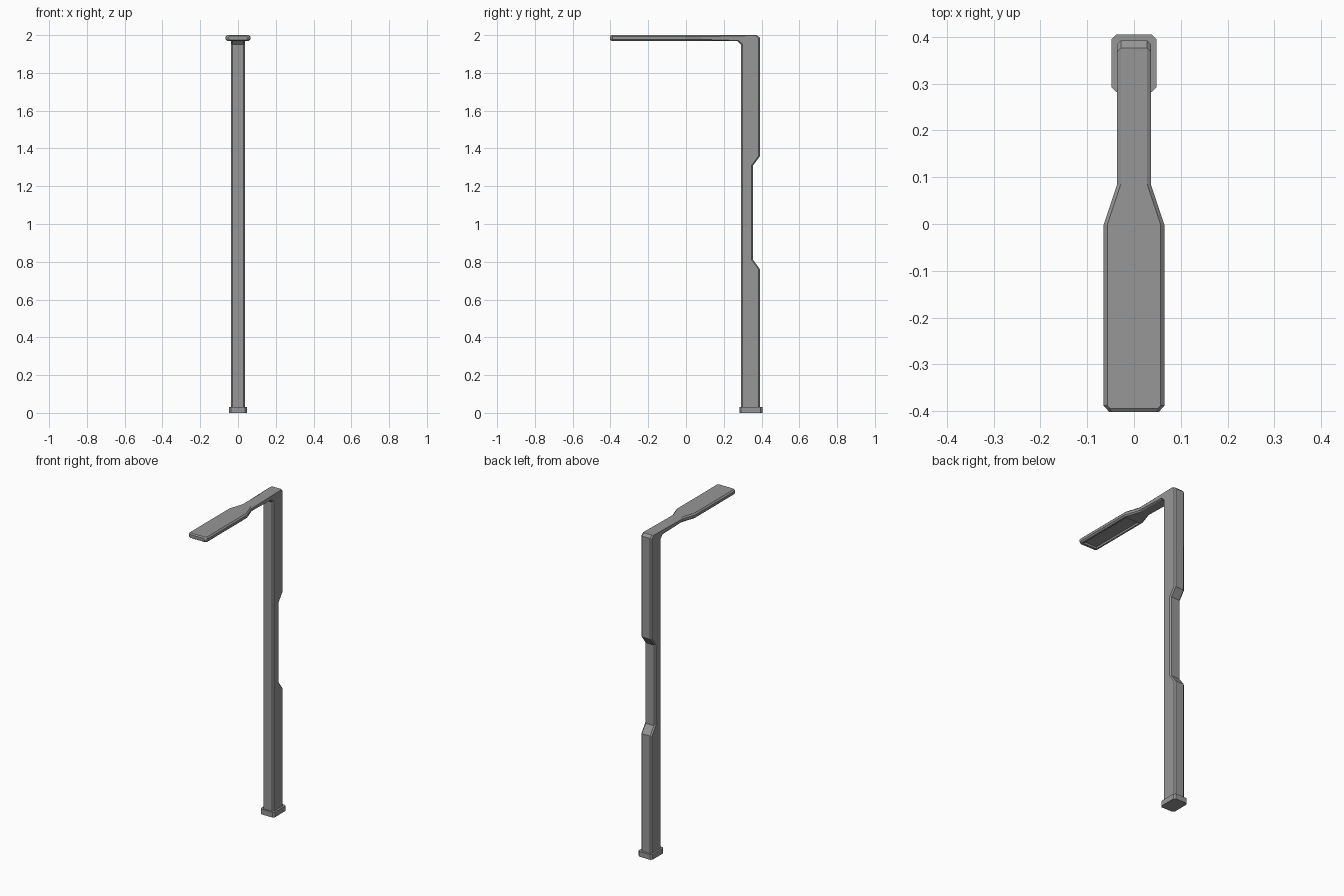
import bpy, bmesh
from mathutils import Vector

if "Cube" in bpy.data.objects:
    bpy.data.objects.remove(bpy.data.objects["Cube"])

grey = bpy.data.materials.new("dark_grey")
grey.diffuse_color = (0.31, 0.31, 0.31, 1)
grey.use_nodes = True
grey.node_tree.nodes["Principled BSDF"].inputs["Base Color"].default_value = grey.diffuse_color


def chamfered_ring(bm, inner, outer, hw, c):
    """Eight-point chamfered rectangle spanning inner -> outer (y, z)."""
    a, b = Vector(inner), Vector(outer)
    d = (b - a).normalized() * c
    half = [(hw - c, a), (hw, a + d), (hw, b - d), (hw - c, b)]
    pts = half + [(-x, p) for x, p in reversed(half)]
    return [bm.verts.new((x, p[0], p[1])) for x, p in pts]


def bridge(bm, rings):
    faces = []
    for r, s in zip(rings, rings[1:]):
        faces.append([bm.faces.new((r[i], r[(i + 1) % 8], s[(i + 1) % 8], s[i]))
                      for i in range(8)])
    bm.faces.new(rings[0])
    bm.faces.new(rings[-1])
    bmesh.ops.recalc_face_normals(bm, faces=bm.faces)
    return faces


def finish(bm, name):
    me = bpy.data.meshes.new(name)
    bm.to_mesh(me)
    bm.free()
    me.materials.append(grey)
    ob = bpy.data.objects.new(name, me)
    bpy.context.collection.objects.link(ob)
    return ob


# Pole, elbow and lamp head: one chamfered section swept along the L shape
F, B, N = 0.292, 0.392, 0.355      # pole front, back, and notch back
U, T = 1.969, 2.0                  # arm underside and top
W, H = 0.036, 0.065                # half widths of pole and head
stations = [
    ((F, 0.02), (B, 0.02), W),
    ((F, 0.76), (B, 0.76), W),
    ((F, 0.81), (N, 0.81), W),
    ((F, 1.31), (N, 1.31), W),
    ((F, 1.36), (B, 1.36), W),
    ((F, 1.949), (B, 1.985), W),
    ((0.272, U), (0.376, T), W),
    ((0.085, U), (0.085, T), W),
    ((-0.002, U), (-0.002, T), H),
    ((-0.388, U), (-0.388, T), H),
    ((-0.394, U), (-0.394, T), H - 0.006),
    ((-0.402, U + 0.006), (-0.402, T - 0.006), H - 0.012),
]
bm = bmesh.new()
rings = [chamfered_ring(bm, i, o, w, 0.008) for i, o, w in stations]
strips = bridge(bm, rings)

# Recessed light panel on the underside of the head
under = min(strips[8], key=lambda f: f.calc_center_median().z)
bmesh.ops.inset_region(bm, faces=[under], thickness=0.014)
bmesh.ops.inset_region(bm, faces=[under], thickness=0.003, depth=-0.01)
finish(bm, "lamp_post")

# Foot plate with cut corners
bm = bmesh.new()
base = [(0.038, 0.282), (0.048, 0.292), (0.048, 0.395), (0.038, 0.405)]
outline = base + [(-x, y) for x, y in reversed(base)]
bridge(bm, [[bm.verts.new((x, y, z)) for x, y in outline] for z in (0.0, 0.032)])
finish(bm, "foot_plate")
